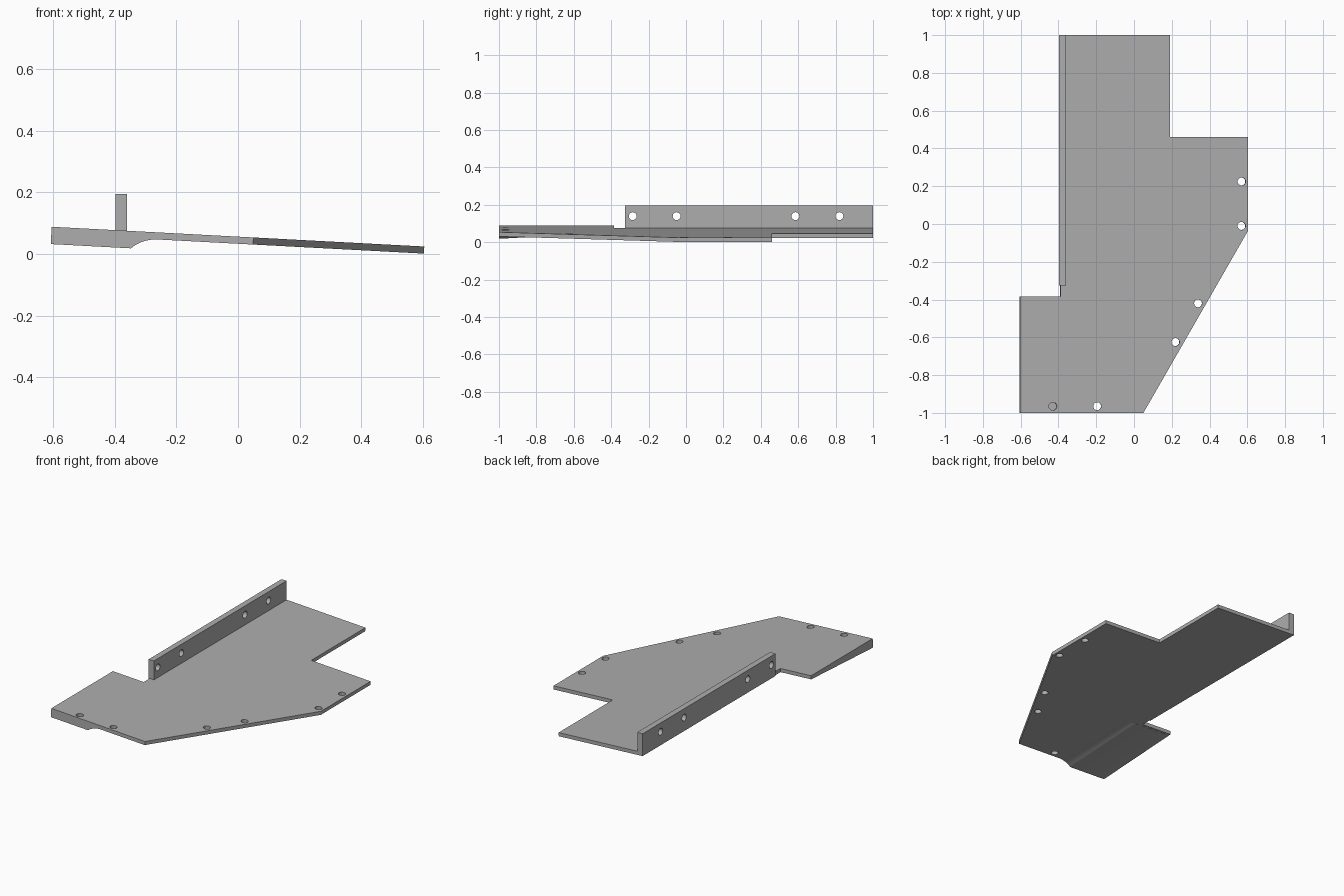
import bpy, bmesh
from math import radians, sqrt
from mathutils import Matrix

if "Cube" in bpy.data.objects:
    bpy.data.objects.remove(bpy.data.objects["Cube"], do_unlink=True)

THICK = 0.023
TILT = Matrix.Translation((0, 0, 0.056)) @ Matrix.Rotation(radians(3.03), 4, 'Y')

grey = bpy.data.materials.new("plain grey")
grey.use_nodes = True
grey.diffuse_color = (0.42, 0.42, 0.42, 1)
grey.node_tree.nodes["Principled BSDF"].inputs["Base Color"].default_value = (0.42, 0.42, 0.42, 1)


def make(name, bm):
    bmesh.ops.recalc_face_normals(bm, faces=bm.faces)
    mesh = bpy.data.meshes.new(name)
    bm.to_mesh(mesh)
    bm.free()
    mesh.materials.append(grey)
    ob = bpy.data.objects.new(name, mesh)
    bpy.context.collection.objects.link(ob)
    return ob


def loft(name, start, end):
    """Solid between two matching loops of points."""
    bm = bmesh.new()
    a = [bm.verts.new(p) for p in start]
    b = [bm.verts.new(p) for p in end]
    bm.faces.new(a)
    bm.faces.new(b)
    for i in range(len(a)):
        j = (i + 1) % len(a)
        bm.faces.new((a[i], a[j], b[j], b[i]))
    return make(name, bm)


def drill(name, places, matrix, depth):
    """Cylinders used to cut round holes."""
    bm = bmesh.new()
    for p in places:
        bmesh.ops.create_cone(bm, cap_ends=True, segments=32, radius1=0.021, radius2=0.021,
                              depth=depth, matrix=Matrix.Translation(p) @ matrix)
    ob = make(name, bm)
    ob.hide_render = True
    return ob


def combine(target, tool, operation):
    mod = target.modifiers.new(operation.lower(), 'BOOLEAN')
    mod.object, mod.operation, mod.solver = tool, operation, 'EXACT'
    bpy.context.view_layer.objects.active = target
    bpy.ops.object.modifier_apply(modifier=mod.name)
    bpy.data.objects.remove(tool, do_unlink=True)


def finish(ob):
    bpy.ops.object.select_all(action='DESELECT')
    ob.select_set(True)
    bpy.context.view_layer.objects.active = ob
    bpy.ops.object.shade_smooth_by_angle(angle=radians(25))


# Sloping base plate
outline = [(-0.605, -1), (0.05, -1), (0.605, -0.035), (0.605, 0.46), (0.19, 0.46),
           (0.19, 1), (-0.39, 1), (-0.39, -0.385), (-0.605, -0.385)]
plate = loft("base_plate", [(x, y, 0) for x, y in outline],
             [(x, y, -THICK) for x, y in outline])

# Tapered pad under the front left corner, with a hollow curved edge
RADIUS, RUN, EDGE, STEPS = 0.132, 0.085, -0.26, 10


def pad_loop(y, scale):
    pts = [(EDGE, 0), (-0.605, 0)]
    full = RADIUS - sqrt(RADIUS ** 2 - RUN ** 2)
    pts.append((-0.605, full))
    for i in range(STEPS):
        u = RUN * (1 - i / STEPS)
        pts.append((EDGE - u, RADIUS - sqrt(RADIUS ** 2 - u ** 2)))
    return [(x, y, -THICK + (0.004 if d == 0 else -d * scale)) for x, d in pts]


pad = loft("front_pad", pad_loop(-1, 1.07), pad_loop(-0.4, 0.02))
combine(plate, pad, 'UNION')

# Fixing holes along the plate edges; the one over the pad is blind
spots = [(-0.195, -0.965), (0.22, -0.625), (0.34, -0.42), (0.57, -0.01), (0.57, 0.225)]
combine(plate, drill("plate_drill", [(x, y, 0) for x, y in spots], Matrix(), 0.2), 'DIFFERENCE')
combine(plate, drill("blind_drill", [(-0.43, -0.965, 0)], Matrix(), 2 * THICK), 'DIFFERENCE')
plate.data.transform(TILT)
finish(plate)

# Upright flange with four holes
rim = [(-0.397, 0.054), (-0.36, 0.0525), (-0.36, 0.195), (-0.397, 0.195)]
flange = loft("upright_flange", [(x, -0.325, z) for x, z in rim], [(x, 1, z) for x, z in rim])
holes = [(-0.38, y, 0.139) for y in (-0.285, -0.05, 0.585, 0.82)]
combine(flange, drill("flange_drill", holes, Matrix.Rotation(radians(90), 4, 'Y'), 0.2), 'DIFFERENCE')
finish(flange)
